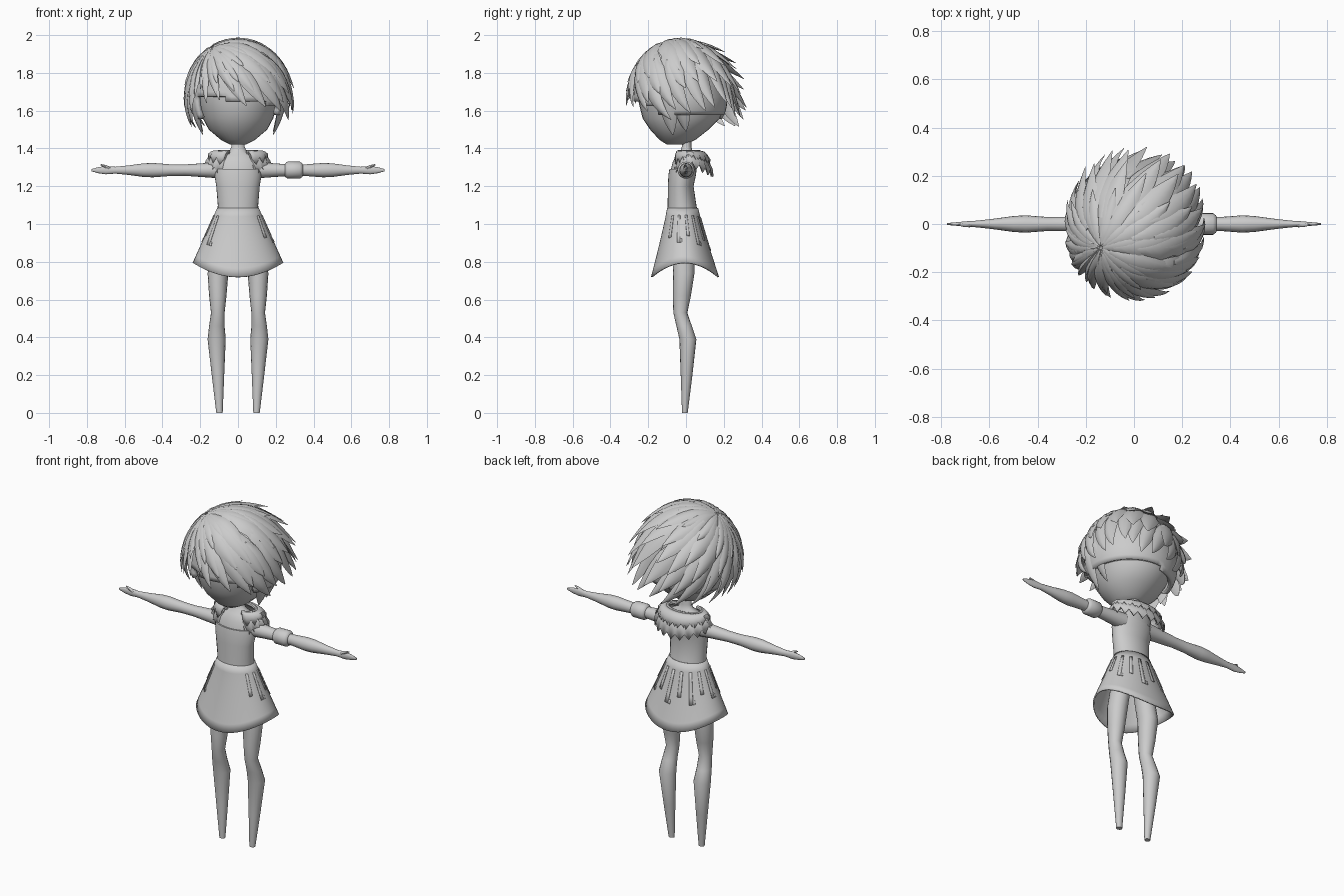
import bpy, bmesh, math, random
from mathutils import Vector

if "Cube" in bpy.data.objects:
    bpy.data.objects.remove(bpy.data.objects["Cube"])
random.seed(4)
V, cos, sin, pi = Vector, math.cos, math.sin, math.pi

grey = bpy.data.materials.new("plain_grey")
grey.diffuse_color = (0.6, 0.6, 0.6, 1)
grey.use_nodes = True
grey.node_tree.nodes["Principled BSDF"].inputs["Base Color"].default_value = grey.diffuse_color


def build(name, verts, faces, thick=0, offset=-1):
    """Mesh object with outward normals, smooth shading and optional thickness."""
    me = bpy.data.meshes.new(name)
    me.from_pydata([tuple(v) for v in verts], [], faces)
    bm = bmesh.new()
    bm.from_mesh(me)
    bmesh.ops.recalc_face_normals(bm, faces=bm.faces)
    bm.to_mesh(me)
    bm.free()
    me.materials.append(grey)
    ob = bpy.data.objects.new(name, me)
    bpy.context.collection.objects.link(ob)
    if thick:
        mod = ob.modifiers.new("thickness", "SOLIDIFY")
        mod.thickness, mod.offset = thick, offset
    return ob


def skin(rings, verts, faces, caps=True):
    """Add a tube through equal-sized rings to the vertex and face lists."""
    b, n = len(verts), len(rings[0])
    for r in rings:
        verts.extend(r)
    for i in range(len(rings) - 1):
        for j in range(n):
            k = (j + 1) % n
            faces.append((b + i*n + j, b + i*n + k, b + (i+1)*n + k, b + (i+1)*n + j))
    if caps:
        faces.append(tuple(b + j for j in range(n)))
        faces.append(tuple(b + (len(rings)-1)*n + j for j in range(n)))


def loft(name, rings, caps=True, thick=0):
    v, f = [], []
    skin(rings, v, f, caps)
    return build(name, v, f, thick)


def ring(c, u, w, n=20):
    return [V(c) + V(u)*cos(2*pi*i/n) + V(w)*sin(2*pi*i/n) for i in range(n)]


def body(name, rows, n=28):
    """Upright loft from rows of height, front y, back y, half width."""
    return loft(name, [ring((0, (f+b)/2, z), (rx, 0, 0), (0, (b-f)/2, 0), n) for z, f, b, rx in rows])


# Head, neck and torso
body("head", [(1.42, -.10, -.01, .04), (1.445, -.14, .05, .09), (1.50, -.19, .12, .155),
              (1.56, -.23, .18, .187), (1.64, -.25, .205, .21), (1.74, -.255, .21, .22),
              (1.84, -.235, .19, .20), (1.91, -.17, .13, .14), (1.94, -.08, .05, .05)], 32)
body("torso_and_neck", [(1.0, -.09, .06, .10), (1.20, -.088, .035, .108), (1.27, -.085, .05, .12),
                        (1.33, -.07, .055, .115), (1.365, -.05, .05, .085), (1.385, -.03, .035, .045),
                        (1.41, -.022, .028, .035), (1.48, -.022, .028, .035)])
body("bodice", [(1.05, -.10, .065, .11), (1.10, -.097, .055, .107), (1.20, -.096, .04, .115),
                (1.26, -.093, .053, .125), (1.29, -.088, .056, .124)])


# Skirt, with hem dipping at front and back
def skirt_point(a, t, off=0):
    top, hem = 1.085, .72 + .075*cos(a)**2
    rx, ry = .11 + .13*t + off, .082 + .098*t**1.1 + off
    return V((rx*cos(a), -.018 + .013*t + ry*sin(a), top + (hem - top)*t))


loft("skirt", [[skirt_point(2*pi*i/48, t/8) for i in range(48)] for t in range(9)], False, .008)

# Hook-shaped strips around the sides and back of the skirt
v, f = [], []


def strip(a0, a1, t0, t1):
    b = len(v)
    for i in range(5):
        for a in (a0, (a0+a1)/2, a1):
            v.append(skirt_point(a, t0 + (t1-t0)*i/4, .004))
    for i in range(4):
        for j in (0, 1):
            q = b + i*3 + j
            f.append((q, q+1, q+4, q+3))


for i in range(12):
    a = math.radians(-35 + 250*i/11)
    end = .5 + .12*(i % 2)
    strip(a - .06, a + .06, .13, end)
    if i % 2:
        strip(a + .06, a + .13, end - .06, end)
build("skirt_strips", v, f, .003)

# Limbs, built for each side
for s, side in ((-1, "right"), (1, "left")):
    loft(side + "_leg", [ring((s*x, y, z), (rx, 0, 0), (0, ry, 0), 16) for z, x, y, rx, ry in
         [(1.0, .06, -.015, .05, .06), (.74, .106, -.012, .055, .057), (.62, .107, -.022, .046, .048),
          (.53, .107, -.03, .036, .037), (.46, .112, -.01, .041, .041), (.39, .113, .01, .048, .045),
          (.20, .106, .003, .033, .031), (0, .098, -.006, .017, .015)]])
    loft(side + "_arm", [ring((s*x, 0, 1.285), (0, ry, 0), (0, 0, rz), 16) for x, rz, ry in
         [(.08, .045, .045), (.18, .037, .037), (.28, .03, .03), (.36, .031, .029), (.45, .038, .036),
          (.50, .036, .033), (.58, .025, .022), (.65, .018, .014), (.70, .022, .011),
          (.74, .016, .007), (.775, .006, .004)]])
    loft(side + "_thumb", [ring((s*x, -.004, z), (s*r*.5, 0, -r*.5), (0, r*.7, 0), 8) for x, z, r in
         [(.68, 1.292, .014), (.705, 1.306, .012), (.727, 1.315, .005)]])

# Armband on one arm only
loft("armband", [ring((x, 0, 1.285), (0, r, 0), (0, 0, r)) for x, r in
     [(.247, .03), (.25, .036), (.262, .045), (.328, .045), (.340, .036), (.343, .03)]])


# Collar open at the front, two zigzag layers and a rim
def collar_point(a, t, tooth=0):
    ry = .058 + t*(.075 if sin(a) > 0 else .025)
    z = 1.38 - t**1.4*(.04 + .055*abs(sin(a))) - tooth
    return V(((.10 + .075*t)*cos(a), .012 + ry*sin(a), z + .012*sin(pi*t)))


for name, teeth, reach, lift in (("collar_lower_layer", 17, 1, 0), ("collar_upper_layer", 16, .68, .008)):
    v, f = [], []
    cols = 2*teeth + 1
    for i in range(cols):
        a = math.radians(-62 + 304*i/(cols-1))
        for t in (0, .35, .7, 1):
            drop = .034*(i % 2) if t == 1 else 0
            v.append(collar_point(a, t*reach, drop) + V((cos(a)*lift, sin(a)*lift, lift)))
    for i in range(cols - 1):
        for j in range(3):
            q = i*4 + j
            f.append((q, q+1, q+5, q+4))
    build(name, v, f, .008)
loft("collar_rim", [ring(collar_point(a, .03), V((cos(a), sin(a), 0))*.011, (0, 0, .011), 8)
     for a in [math.radians(-62 + 304*i/32) for i in range(33)]])

# Hair volume and hairline rules
C = V((0, -.03, 1.70))


def surf(d, k=1):
    w = 1 + .15*max(0, -d.z)
    return C + V((d.x*.255*w, d.y*.25*w, d.z*.265))*k


def below_hairline(d):
    p = surf(d)
    if -d.y > .6*math.hypot(d.x, d.y):
        return p.z < 1.64 - .12*p.x
    return p.z < (1.54 if p.x < 0 else 1.57)


# Hair cap under the locks
bm = bmesh.new()
bmesh.ops.create_uvsphere(bm, u_segments=48, v_segments=32, radius=1)
low = [q for q in bm.verts if below_hairline(q.co.normalized())]
bmesh.ops.delete(bm, geom=low, context="VERTS")
bm.verts.index_update()
build("hair_cap", [surf(q.co.normalized(), .985) for q in bm.verts],
      [[q.index for q in g.verts] for g in bm.faces], .025)
bm.free()

# Tapered locks fanning out from the crown
SECTION = [(-1, 0), (-.55, .7), (0, 1), (.55, .7), (1, 0), (0, -.6)]
W = V((-.5, -.25, .83)).normalized()
E1 = W.orthogonal().normalized()
E2 = W.cross(E1)


def heading(a, th):
    return W*cos(th) + (E1*cos(a) + E2*sin(a))*sin(th)


def lock(path, normals, width, thick, verts, faces):
    rings, n = [], len(path) - 1
    for i, (p, nr) in enumerate(zip(path, normals)):
        t = i/n
        tan = (path[min(i+1, n)] - path[max(i-1, 0)]).normalized()
        sd = tan.cross(nr).normalized()
        w = width*min(1, .5 + 1.5*t)*(1 - t**3) + .002
        h = thick*(1 - t**3) + .001
        rings.append([p + sd*w*u + nr*h*e for u, e in SECTION])
    skin(rings, verts, faces)


v, f = [], []
for tier, (frac, count) in enumerate(((.34, 9), (.52, 12), (.69, 15), (.85, 18), (1.0, 22))):
    for i in range(count):
        a = 2*pi*(i + .5*(tier % 2) + random.uniform(-.2, .2))/count
        limit = .3
        while limit < 2.4 and not below_hairline(heading(a, limit)):
            limit += .03
        end = limit*(frac + random.uniform(-.05, .03))
        start = max(.03, end - 1.1)
        path, normals = [], []
        for j in range(10):
            t = j/9
            d = heading(a, start + (end - start)*t)
            lift = (.003 + .035*t*t)*(1 - .75*max(0, d.z))
            back = min(1, max(0, d.y + .5))
            path.append(surf(d) + d*lift + V((.01, .065, 0))*back*t**3)
            normals.append(d)
        width = 1.25*pi*.26*max(.35, sin((start + end)/2))/count
        lock(path, normals, width, .020, v, f)

# Side locks framing the face
for s in (-1, 1):
    for y, z in ((-.11, 1.47), (-.04, 1.49)):
        pts = [V((s*(.235 - .05*t*t), y + .04*t, 1.72 + (z - 1.72)*t)) for t in [k/7 for k in range(8)]]
        lock(pts, [V((s, -.35, 0)).normalized()]*8, .05, .022, v, f)
build("hair_locks", v, f)

# Smooth shading with sharp creases kept
for ob in bpy.context.collection.objects:
    ob.select_set(True)
    bpy.context.view_layer.objects.active = ob
bpy.ops.object.shade_smooth_by_angle(angle=math.radians(42))
